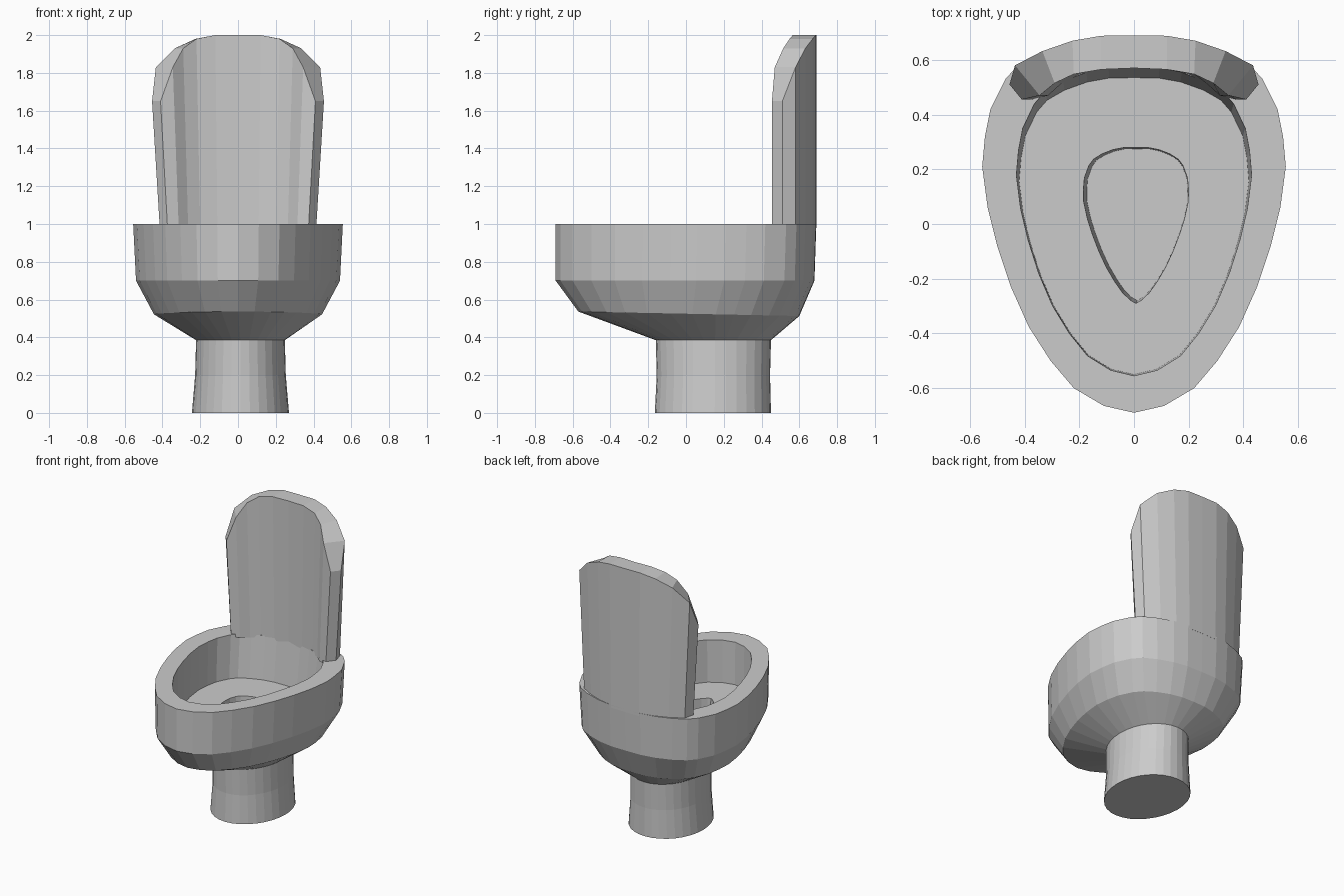
import bpy, bmesh, math

cube = bpy.data.objects.get("Cube")
if cube:
    bpy.data.objects.remove(cube, do_unlink=True)

# Single ceramic grey
grey = bpy.data.materials.new("ceramic grey")
grey.use_nodes = True
COLOUR = (0.6, 0.6, 0.6, 1)
grey.diffuse_color = COLOUR
grey.node_tree.nodes["Principled BSDF"].inputs["Base Color"].default_value = COLOUR

# Half of the egg-shaped rim outline, front tip to back
EGG = [(0, -.69), (.11, -.665), (.22, -.6), (.305, -.5), (.385, -.375), (.45, -.23),
       (.5, -.08), (.535, .06), (.555, .21), (.545, .32), (.525, .42), (.47, .53),
       (.42, .585), (.335, .632), (.225, .67), (.12, .688), (0, .69)]
HALF_W, HALF_L = .555, .69


def ring(width, front, back, z, cx=0.0, roundness=0.0, taper=0.0, tilt=0.0):
    """Closed outline: the egg resized, optionally blended to an ellipse or pointed in front."""
    half = []
    for i, (ex, ey) in enumerate(EGG):
        t = math.pi * i / (len(EGG) - 1)
        u = (ey / HALF_L + 1) / 2
        x = ex / HALF_W * (u ** taper if u > 0 else 1)
        v = u + ((1 - math.cos(t)) / 2 - u) * roundness
        x += (math.sin(t) - x) * roundness
        y = front + (back - front) * v
        half.append((x * width, y, z - tilt * y))
    left = [(-x, y, h) for x, y, h in half[-2:0:-1]]
    return [(x + cx, y, h) for x, y, h in half + left]


def loft(name, rings, closed=False):
    """Skin a list of equal rings and cap the two ends, or join the last to the first."""
    bm = bmesh.new()
    loops = [[bm.verts.new(p) for p in r] for r in rings]
    n = len(loops[0])
    for a, b in zip(loops, loops[1:]):
        for i in range(n):
            j = (i + 1) % n
            bm.faces.new((a[i], a[j], b[j], b[i]))
    bm.faces.new(loops[0])
    bm.faces.new(loops[-1])
    bmesh.ops.recalc_face_normals(bm, faces=bm.faces)
    mesh = bpy.data.meshes.new(name)
    bm.to_mesh(mesh)
    bm.free()
    mesh.materials.append(grey)
    obj = bpy.data.objects.new(name, mesh)
    bpy.context.collection.objects.link(obj)
    return obj


# Pedestal, bowl, cavity and drain as one continuous skin
loft("pedestal_bowl", [
    ring(.257, -.165, .45, 0, cx=.013, roundness=.9),
    ring(.24, -.155, .445, .2, cx=.013, roundness=.9),
    ring(.235, -.16, .45, .385, cx=.013, roundness=.9),
    ring(.445, -.57, .6, .525, tilt=.02, roundness=.2),
    ring(.54, -.69, .68, .7),
    ring(HALF_W, -HALF_L, HALF_L, 1),
    ring(.43, -.555, .57, 1),
    ring(.42, -.55, .535, .7),
    ring(.208, -.29, .28, .7, cx=.007, taper=.2),
    ring(.2, -.28, .275, .45, cx=.012, taper=.2),
])

# Raised lid: curved slab, each column is outer x, y / inner x, y / top height
COLUMNS = [(.455, .51, .41, .455, 1.65), (.435, .58, .345, .47, 1.83),
           (.335, .632, .29, .515, 1.93), (.225, .67, .22, .548, 1.98),
           (.12, .688, .12, .565, 2), (0, .69, 0, .57, 2)]


def column(side, ox, oy, ix, iy, top):
    base, pinch = .98, .91
    return [(side * ox * pinch, oy, base), (side * ox, oy, top),
            (side * ix, iy, top), (side * ix * pinch, iy, base)]


loft("raised_lid", [column(-1, *c) for c in COLUMNS]
     + [column(1, *c) for c in reversed(COLUMNS[:-1])])
